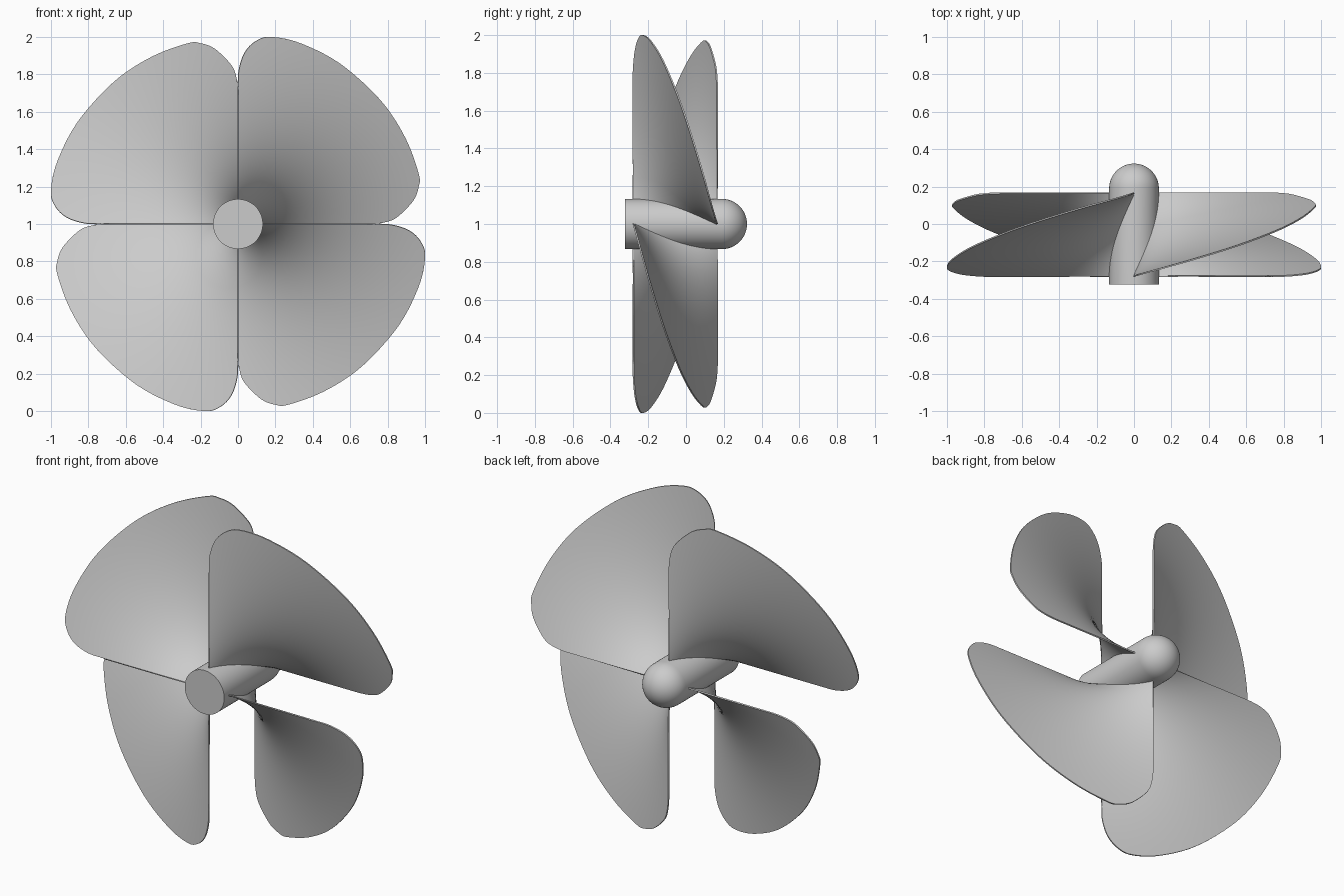
import bpy, bmesh
from math import sin, cos, pi, atan2, hypot

if "Cube" in bpy.data.objects:
    bpy.data.objects.remove(bpy.data.objects["Cube"])

HUB_Z = 1.0
HUB_R = 0.133
Y_LEAD, Y_TRAIL = -0.279, 0.166


def new_object(name, bm):
    bmesh.ops.recalc_face_normals(bm, faces=bm.faces)
    mesh = bpy.data.meshes.new(name)
    bm.to_mesh(mesh)
    bm.free()
    obj = bpy.data.objects.new(name, mesh)
    bpy.context.collection.objects.link(obj)
    obj.location.z = HUB_Z
    bpy.ops.object.select_all(action='DESELECT')
    bpy.context.view_layer.objects.active = obj
    obj.select_set(True)
    return obj


def spline(pts, steps):
    """Catmull-Rom curve through the points."""
    p = [pts[0]] + pts + [pts[-1]]
    out = []
    for a, b, c, d in zip(p, p[1:], p[2:], p[3:]):
        for i in range(steps):
            t = i / steps
            out.append(tuple(0.5 * (2 * b[k] + (c[k] - a[k]) * t
                       + (2 * a[k] - 5 * b[k] + 4 * c[k] - d[k]) * t * t
                       + (3 * b[k] - a[k] - 3 * c[k] + d[k]) * t ** 3) for k in (0, 1)))
    return out + [pts[-1]]


# hub: flat front end, domed back end, turned around the y axis
profile = [(0, -0.323), (HUB_R, -0.323)]
profile += [(HUB_R * cos(i * pi / 24), 0.19 + HUB_R * sin(i * pi / 24)) for i in range(13)]
bm = bmesh.new()
verts = [bm.verts.new((r, y, 0)) for r, y in profile]
edges = [bm.edges.new(pair) for pair in zip(verts, verts[1:])]
bmesh.ops.spin(bm, geom=verts + edges, cent=(0, 0, 0), axis=(0, 1, 0),
               angle=2 * pi, steps=64)
bmesh.ops.remove_doubles(bm, verts=bm.verts, dist=0.0005)
new_object("hub", bm)
bpy.ops.object.shade_smooth_by_angle(angle=0.6)

# blade: a quarter-turn helical sheet trimmed to a rounded outline (x, z from the axis)
outline = [(0, 0.72), (0.004, 0.82), (0.036, 0.917), (0.096, 0.978), (0.175, 1.0),
           (0.33, 0.968), (0.545, 0.858), (0.76, 0.664), (0.893, 0.464), (0.966, 0.27),
           (0.966, 0.2), (0.936, 0.124), (0.85, 0.037), (0.78, 0.009), (0.70, 0)]
RINGS, ROOT = 20, 0.03
bm = bmesh.new()
columns = []
for x, z in spline(outline, 6):
    turn, rim = max(0, min(pi / 2, atan2(x, z))), hypot(x, z)
    y = Y_LEAD + (Y_TRAIL - Y_LEAD) * turn / (pi / 2)
    radii = [ROOT + (rim - ROOT) * j / RINGS for j in range(RINGS + 1)]
    columns.append([bm.verts.new((r * sin(turn), y, r * cos(turn))) for r in radii])
for a, b in zip(columns, columns[1:]):
    for j in range(RINGS):
        bm.faces.new((a[j], a[j + 1], b[j + 1], b[j]))
blade = new_object("blade_1", bm)
solid = blade.modifiers.new("thickness", 'SOLIDIFY')
solid.thickness = 0.008
solid.offset = 0
bpy.ops.object.modifier_apply(modifier=solid.name)
bpy.ops.object.shade_smooth_by_angle(angle=0.6)

# the other three blades
for k in range(1, 4):
    copy = blade.copy()
    copy.name = f"blade_{k + 1}"
    copy.rotation_euler.y = k * pi / 2
    bpy.context.collection.objects.link(copy)
